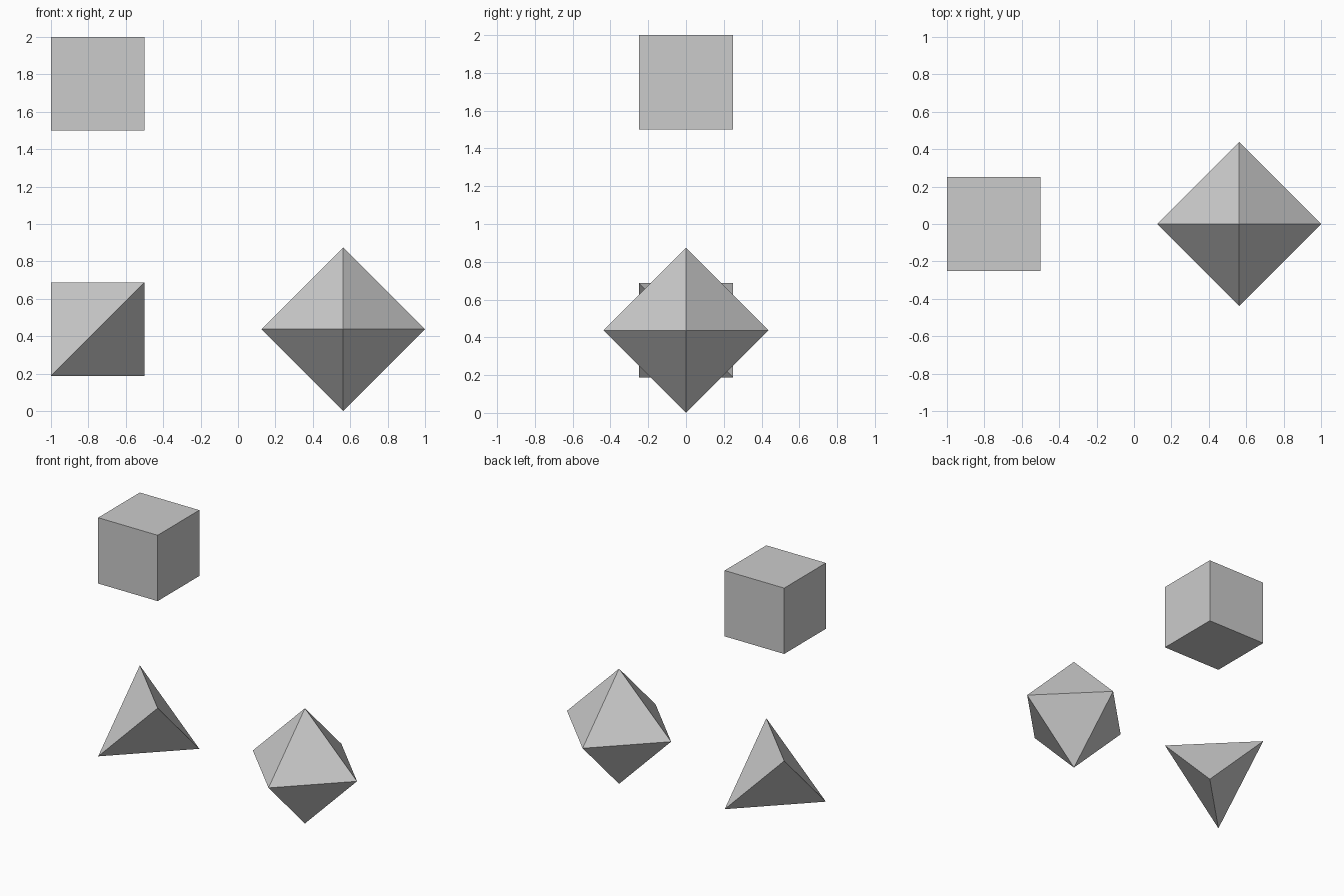
import bpy, bmesh
from itertools import product
from mathutils import Vector

if "Cube" in bpy.data.objects:
    bpy.data.objects.remove(bpy.data.objects["Cube"])


def hull_solid(name, center, points):
    """Convex flat-faced solid around the given corner points."""
    bm = bmesh.new()
    for p in points:
        bm.verts.new(p)
    bmesh.ops.convex_hull(bm, input=bm.verts[:])
    bmesh.ops.recalc_face_normals(bm, faces=bm.faces[:])
    mesh = bpy.data.meshes.new(name)
    bm.to_mesh(mesh)
    bm.free()
    obj = bpy.data.objects.new(name, mesh)
    obj.location = center
    bpy.context.collection.objects.link(obj)
    return obj


HALF = 0.25      # half side of the cube, also bounds the tetrahedron
RADIUS = 0.4375  # octahedron centre to corner

# Cube, floating above
bpy.ops.mesh.primitive_cube_add(size=2 * HALF, location=(-0.75, 0, 1.75))
bpy.context.object.name = "cube"

# Tetrahedron: every other corner of a cube
corners = [HALF * Vector(s) for s in product((-1, 1), repeat=3)
           if s[0] * s[1] * s[2] < 0]
hull_solid("tetrahedron", (-0.75, 0, RADIUS), corners)

# Octahedron: one corner at each end of each axis
tips = [Vector([s * RADIUS if i == axis else 0 for i in range(3)])
        for axis in range(3) for s in (-1, 1)]
hull_solid("octahedron", (1 - RADIUS, 0, RADIUS), tips)
